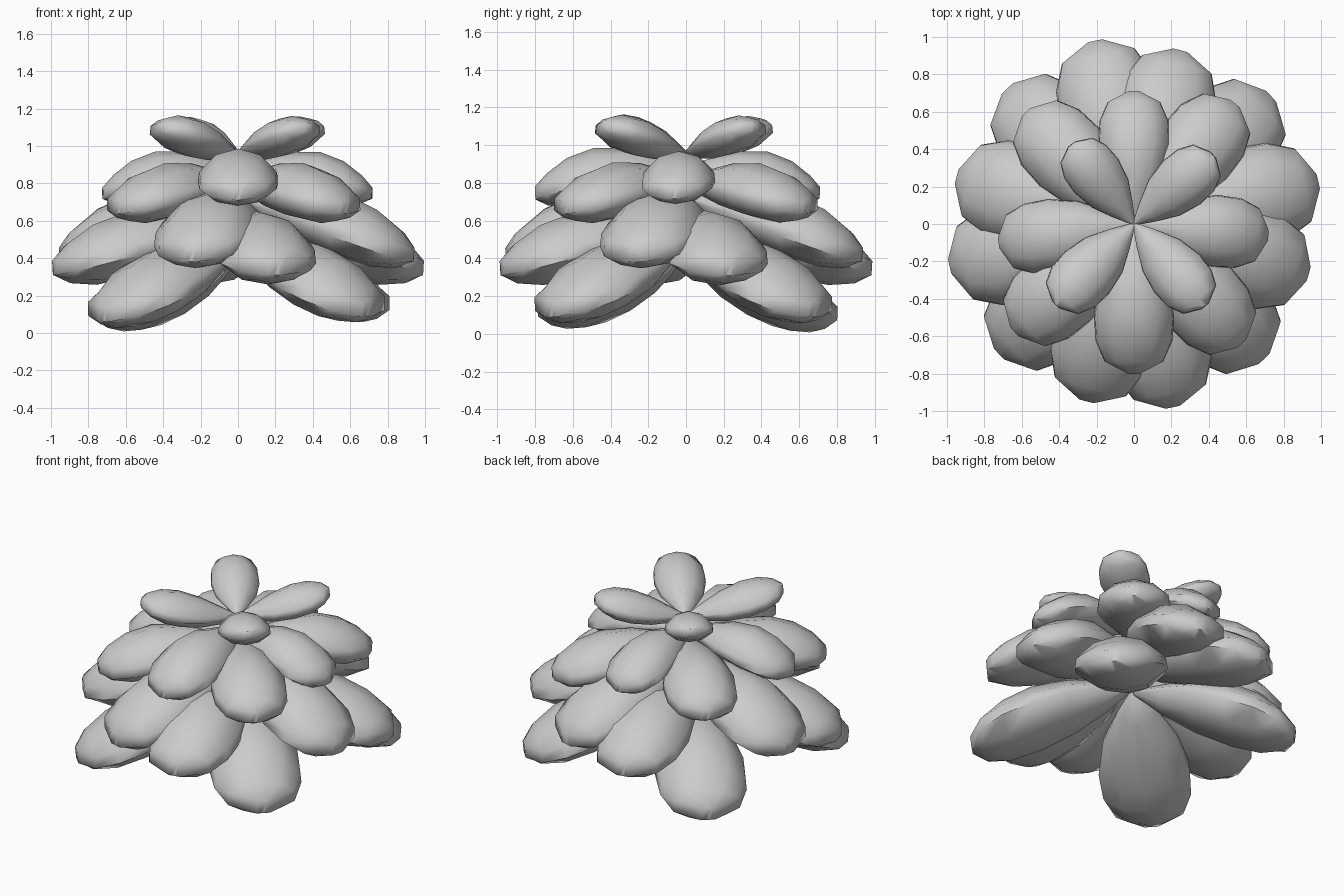
import bpy, bmesh
from math import sin, cos, pi, radians, hypot, atan2

if "Cube" in bpy.data.objects:
    bpy.data.objects.remove(bpy.data.objects["Cube"])

# Leaf stations: position, half width, crown height, keel depth (fractions of leaf length)
STATIONS = [
    (0.00, 0.015, 0.015, 0.020),
    (0.18, 0.120, 0.070, 0.105),
    (0.38, 0.220, 0.130, 0.155),
    (0.60, 0.265, 0.165, 0.180),
    (0.78, 0.255, 0.145, 0.172),
    (0.92, 0.195, 0.085, 0.125),
    (1.00, 0.040, 0.025, 0.060),
]


def make_leaf(name, angle, reach, base_z, tip_z, arch):
    """Plump spoon-shaped leaf growing outward from the stem."""
    drop = tip_z - base_z
    length, pitch = hypot(reach, drop), atan2(drop, reach)
    yaw = radians(angle)
    bm = bmesh.new()
    rings = []
    for u, w, top, low in STATIONS:
        rim = min(0.12 * u, 0.06, low)
        half = [(w * 0.97, 0.015 * u), (w, -rim), (w * 0.55, -max(low * 0.85, rim)), (0, -max(low, rim))]
        right = [(w * 0.55, top * 0.75)] + half
        section = [(0, top)] + right + [(-y, z) for y, z in reversed(right[:-1])]
        ring = []
        for y, z in section:
            x = u * length
            y *= length
            z = (z + arch * sin(pi * u)) * length
            r = x * cos(pitch) - z * sin(pitch) * 0.3
            h = x * sin(pitch) + z * cos(pitch) + base_z
            ring.append(bm.verts.new((r * cos(yaw) - y * sin(yaw),
                                      r * sin(yaw) + y * cos(yaw), h)))
        rings.append(ring)
    for a, b in zip(rings, rings[1:]):
        for i in range(len(a)):
            j = (i + 1) % len(a)
            bm.faces.new((a[i], b[i], b[j], a[j]))
    bm.faces.new(rings[0])
    bm.faces.new(rings[-1][::-1])
    bmesh.ops.recalc_face_normals(bm, faces=bm.faces)
    mesh = bpy.data.meshes.new(name)
    bm.to_mesh(mesh)
    bm.free()
    obj = bpy.data.objects.new(name, mesh)
    bpy.context.collection.objects.link(obj)
    bpy.ops.object.select_all(action='DESELECT')
    obj.select_set(True)
    bpy.context.view_layer.objects.active = obj
    bpy.ops.object.shade_smooth_by_angle(angle=radians(60))


# Tiers from crown to ground: base height, tip height, arch, [(heading, reach, lift)]
TIERS = [
    ("crown_leaf", 0.96, 1.11, 0.0, [(41, .56, 0), (128, .54, 0), (226, .60, 0), (311, .58, 0)]),
    ("upper_leaf", 0.88, 0.76, 0.06, [(-5, .72, 0), (90, .71, 0), (188, .73, 0), (270, .80, 0)]),
    ("shoulder_leaf", 0.82, 0.69, 0.03, [(50, .84, 0), (134, .83, 0), (222, .86, 0), (312, .86, 0)]),
    ("middle_leaf", 0.72, 0.44, 0.03, [(75, .96, 0), (165, .98, 0), (255, .98, 0), (344, .97, 0)]),
    ("lower_leaf", 0.59, 0.37, 0.02, [(13, 1.01, 0), (102, 1.0, 0), (193, 1.01, 0), (282, 1.0, 0)]),
    ("ground_leaf", 0.45, 0.11, 0.02, [(43, 1.0, .04), (133, .99, -.01), (224, 1.0, .01), (314, 1.0, .04)]),
]
for name, base_z, tip_z, arch, leaves in TIERS:
    for i, (angle, reach, lift) in enumerate(leaves):
        make_leaf(f"{name}_{i + 1}", angle, reach, base_z + lift, tip_z + lift, arch)
